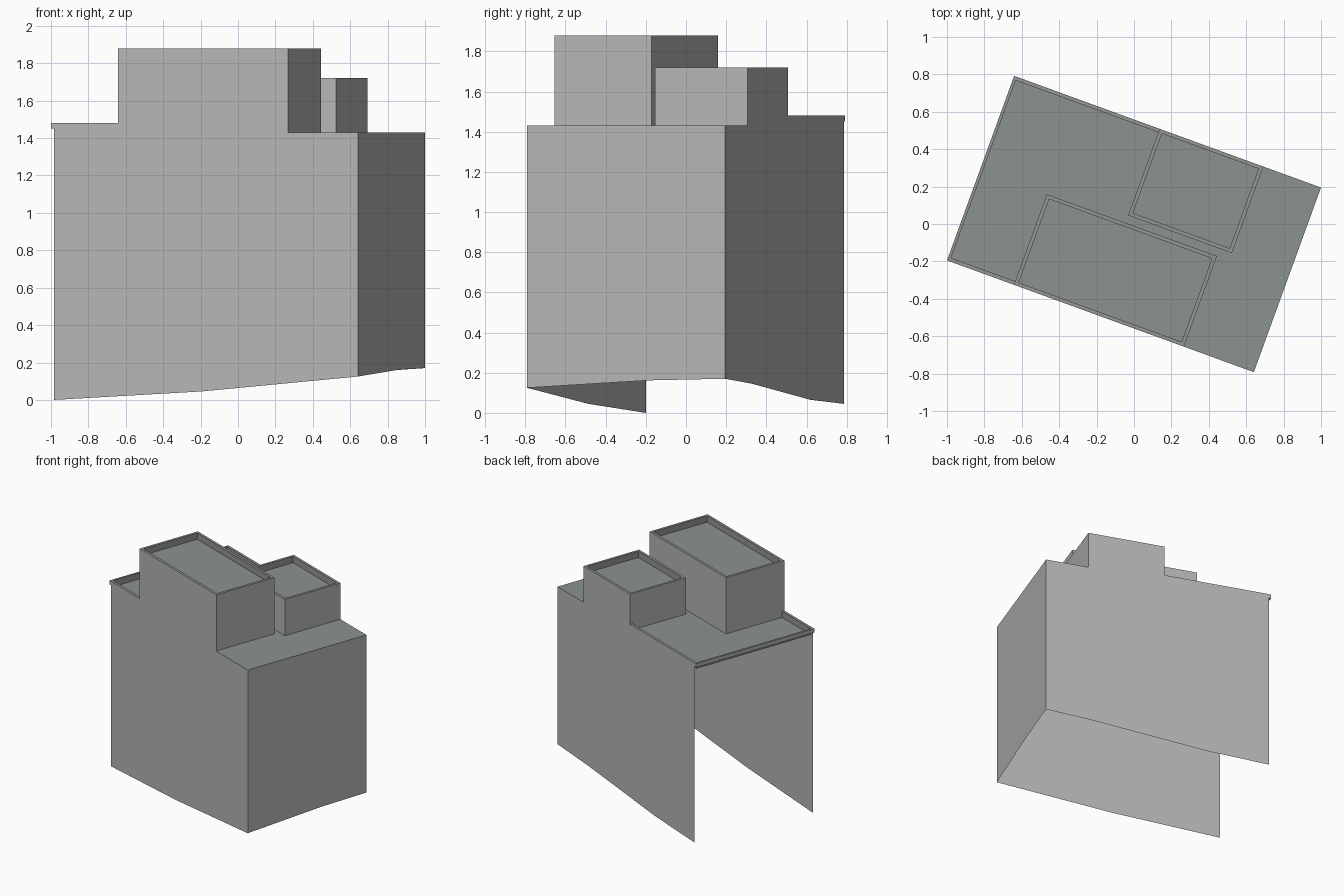
import bpy, bmesh
from math import radians
from mathutils import Vector, Matrix

cube = bpy.data.objects.get("Cube")
if cube:
    bpy.data.objects.remove(cube, do_unlink=True)


def material(name, rgb):
    m = bpy.data.materials.new(name)
    m.use_nodes = True
    m.diffuse_color = (*rgb, 1)
    m.node_tree.nodes["Principled BSDF"].inputs["Base Color"].default_value = (*rgb, 1)
    return m


WALL = material("wall grey", (0.47, 0.47, 0.46))
ROOF = material("roof slate grey", (0.26, 0.29, 0.28))
COPING = material("coping grey", (0.30, 0.30, 0.29))

TURN = Matrix.Rotation(radians(-20), 4, 'Z')   # the building stands askew
L, W = 0.873, 0.525                            # half length and half width
WEST = -0.857                                  # open end of the walls
DECK, RIM = 1.43, 1.48                         # main roof and terrace parapet
DROP, T = 0.05, 0.02                           # parapet height and thickness

SIDES = {"south": (0, -1, 0), "north": (0, 1, 0), "east": (1, 0, 0), "west": (-1, 0, 0)}
UP, DOWN = (0, 0, 1), (0, 0, -1)


def build(name, mat, faces):
    """Make one object from (points, outward direction) pairs."""
    bm = bmesh.new()
    for points, out in faces:
        f = bm.faces.new([bm.verts.new(p) for p in points])
        f.normal_update()
        if f.normal.dot(Vector(out)) < 0:
            f.normal_flip()
    bmesh.ops.remove_doubles(bm, verts=bm.verts, dist=0.0005)
    bm.transform(TURN)
    mesh = bpy.data.meshes.new(name)
    bm.to_mesh(mesh)
    bm.free()
    mesh.materials.append(mat)
    ob = bpy.data.objects.new(name, mesh)
    bpy.context.collection.objects.link(ob)
    return ob


def flat(u0, u1, v0, v1, z, out=UP):
    return [(u0, v0, z), (u1, v0, z), (u1, v1, z), (u0, v1, z)], out


def side(which, u0, u1, v0, v1, z0, z1, inward=False):
    """One upright side of a box, facing out or in."""
    out = Vector(SIDES[which])
    if which in ("south", "north"):
        v = v0 if which == "south" else v1
        pts = [(u0, v, z0), (u1, v, z0), (u1, v, z1), (u0, v, z1)]
    else:
        u = u0 if which == "west" else u1
        pts = [(u, v0, z0), (u, v1, z0), (u, v1, z1), (u, v0, z1)]
    return pts, -out if inward else out


def long_wall(name, v, out, ground, u0, u1, top):
    """Street wall whose outline follows the ground and steps up at a penthouse."""
    outline = ground + [(L, DECK), (u1, DECK), (u1, top), (u0, top), (u0, RIM),
                        (-L, RIM), (-L, RIM - 0.03), (WEST, RIM - 0.03)]
    build(name, WALL, [([(u, v, z) for u, z in outline], out)])


def penthouse(name, u0, u1, v0, v1, top, street):
    """Roof block with a sunken roof; its street side belongs to the long wall."""
    box = (u0, u1, v0, v1)
    a, b, c, d = inner = (u0 + T, u1 - T, v0 + T, v1 - T)
    build(name + "_walls", WALL, [side(s, *box, DECK, top) for s in SIDES if s != street])
    build(name + "_parapet", COPING,
          [flat(u0, u1, v0, c, top), flat(u0, u1, d, v1, top),
           flat(u0, a, c, d, top), flat(b, u1, c, d, top)]
          + [side(s, *inner, top - DROP, top, True) for s in SIDES])
    build(name + "_roof", ROOF, [flat(*inner, top - DROP)])


# Penthouses
S0, S1, SV, STOP = -0.492, 0.475, -0.01, 1.88
N0, N1, NV, NTOP = -0.045, 0.545, 0.033, 1.72
penthouse("south_penthouse", S0, S1, -W, SV, STOP, "south")
penthouse("north_penthouse", N0, N1, NV, W, NTOP, "north")

# Street walls on sloping ground
long_wall("south_wall", -W, SIDES["south"],
          [(WEST, 0), (-0.02, 0.045), (L, 0.125)], S0, S1, STOP)
long_wall("north_wall", W, SIDES["north"],
          [(WEST, 0.045), (-0.37, 0.065), (0.48, 0.145), (L, 0.17)], N0, N1, NTOP)
east = [(-W, 0.125), (0.12, 0.162), (W, 0.17), (W, DECK), (-W, DECK)]
build("east_wall", WALL, [([(L, v, z) for v, z in east], SIDES["east"])])

# Main roof around the penthouses
build("main_roof", ROOF, [
    flat(WEST, S0, T - W, W - T, DECK),
    flat(S0, N0, NV, W - T, DECK),
    flat(S0, S1, SV, NV, DECK),
    flat(S1, L, -W, NV, DECK),
    flat(N1, L, NV, W, DECK)])

# Terrace parapet on three sides, overhanging the open end
build("terrace_parapet", COPING, [
    flat(-L, S0, -W, T - W, RIM),
    flat(-L, N0, W - T, W, RIM),
    flat(-L, WEST, T - W, W - T, RIM),
    flat(-L, WEST, -W, W, RIM - 0.03, DOWN),
    side("south", WEST, S0, T - W, W, DECK, RIM, True),
    side("north", WEST, N0, -W, W - T, DECK, RIM, True),
    side("west", WEST, L, T - W, W - T, DECK, RIM, True)])
build("terrace_edge", WALL, [side("west", -L, L, -W, W, RIM - 0.03, RIM)])
